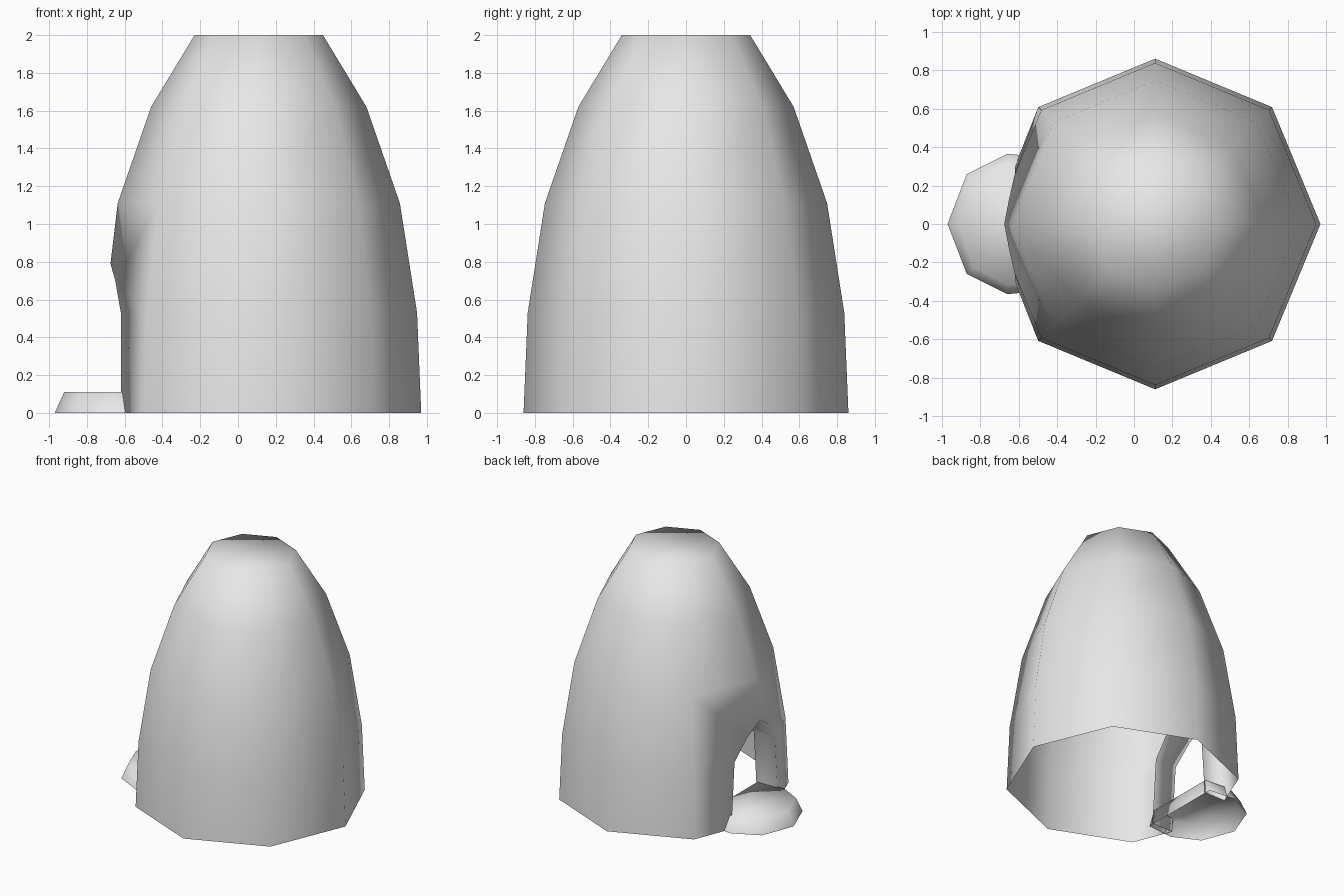
import bpy, bmesh, math

cube = bpy.data.objects.get("Cube")
if cube:
    bpy.data.objects.remove(cube, do_unlink=True)

clay = bpy.data.materials.new("light_grey_clay")
clay.use_nodes = True
clay.diffuse_color = (0.8, 0.8, 0.8, 1)
clay.node_tree.nodes["Principled BSDF"].inputs["Base Color"].default_value = (0.8, 0.8, 0.8, 1)

CENTRE_X = 0.11
SIDES = 8
BACK = 4            # corner that points to -x, where the doorway is
PROFILE = [(0.86, 0), (0.838, 0.53), (0.747, 1.11), (0.57, 1.62), (0.34, 2)]


def finish(bm, name):
    bmesh.ops.remove_doubles(bm, verts=bm.verts, dist=0.0005)
    bmesh.ops.recalc_face_normals(bm, faces=bm.faces)
    mesh = bpy.data.meshes.new(name)
    bm.to_mesh(mesh)
    bm.free()
    mesh.materials.append(clay)
    mesh.shade_smooth()
    obj = bpy.data.objects.new(name, mesh)
    bpy.context.collection.objects.link(obj)
    return obj


# Domed eight-sided shell, open below and closed on top
bm = bmesh.new()
rings = []
for radius, z in PROFILE:
    rings.append([bm.verts.new((CENTRE_X + radius * math.cos(math.tau * i / SIDES),
                                radius * math.sin(math.tau * i / SIDES), z))
                  for i in range(SIDES)])
for level, (low, high) in enumerate(zip(rings, rings[1:])):
    for i in range(SIDES):
        if level < 2 and i in (BACK - 1, BACK):
            continue                       # left free for the doorway
        j = (i + 1) % SIDES
        bm.faces.new((low[i], low[j], high[j], high[i]))
bm.faces.new(rings[-1])

# Arched doorway: wall panels on both sides and a reveal running inward
DOOR_BACK = -0.43
ARCH = [(-0.62, 0.30, 0), (-0.62, 0.26, 0.53), (-0.65, 0.13, 0.70), (-0.675, 0, 0.79)]
for side, corner in ((1, BACK - 1), (-1, BACK + 1)):
    edge = [bm.verts.new((x, side * y, z)) for x, y, z in ARCH]
    inner = [bm.verts.new((DOOR_BACK, side * y, z)) for x, y, z in ARCH]
    foot, shoulder, top = (rings[level][corner] for level in range(3))
    bm.faces.new((foot, edge[0], edge[1], shoulder))
    bm.faces.new((shoulder, edge[1], edge[2], top))
    bm.faces.new((edge[2], edge[3], rings[2][BACK], top))
    for k in range(len(ARCH) - 1):
        bm.faces.new((edge[k], inner[k], inner[k + 1], edge[k + 1]))
for v in [v for v in bm.verts if not v.link_faces]:
    bm.verts.remove(v)                     # unused corner under the arch
finish(bm, "domed_shell")

# Rounded doorstep, hollow underneath
bm = bmesh.new()


def step_ring(inset, z):
    half = [(-0.97 + inset, 0), (-0.87 + inset * 0.7, 0.26 - inset * 0.7),
            (-0.66, 0.365 - inset), (-0.44, 0.345 - inset)]
    outline = half + [(x, -y) for x, y in reversed(half[1:])]
    return [bm.verts.new((x, y, z)) for x, y in outline]


base, top = step_ring(0, 0), step_ring(0.05, 0.11)
for i in range(len(base)):
    j = (i + 1) % len(base)
    bm.faces.new((base[i], base[j], top[j], top[i]))
bm.faces.new(top)
finish(bm, "doorstep")
